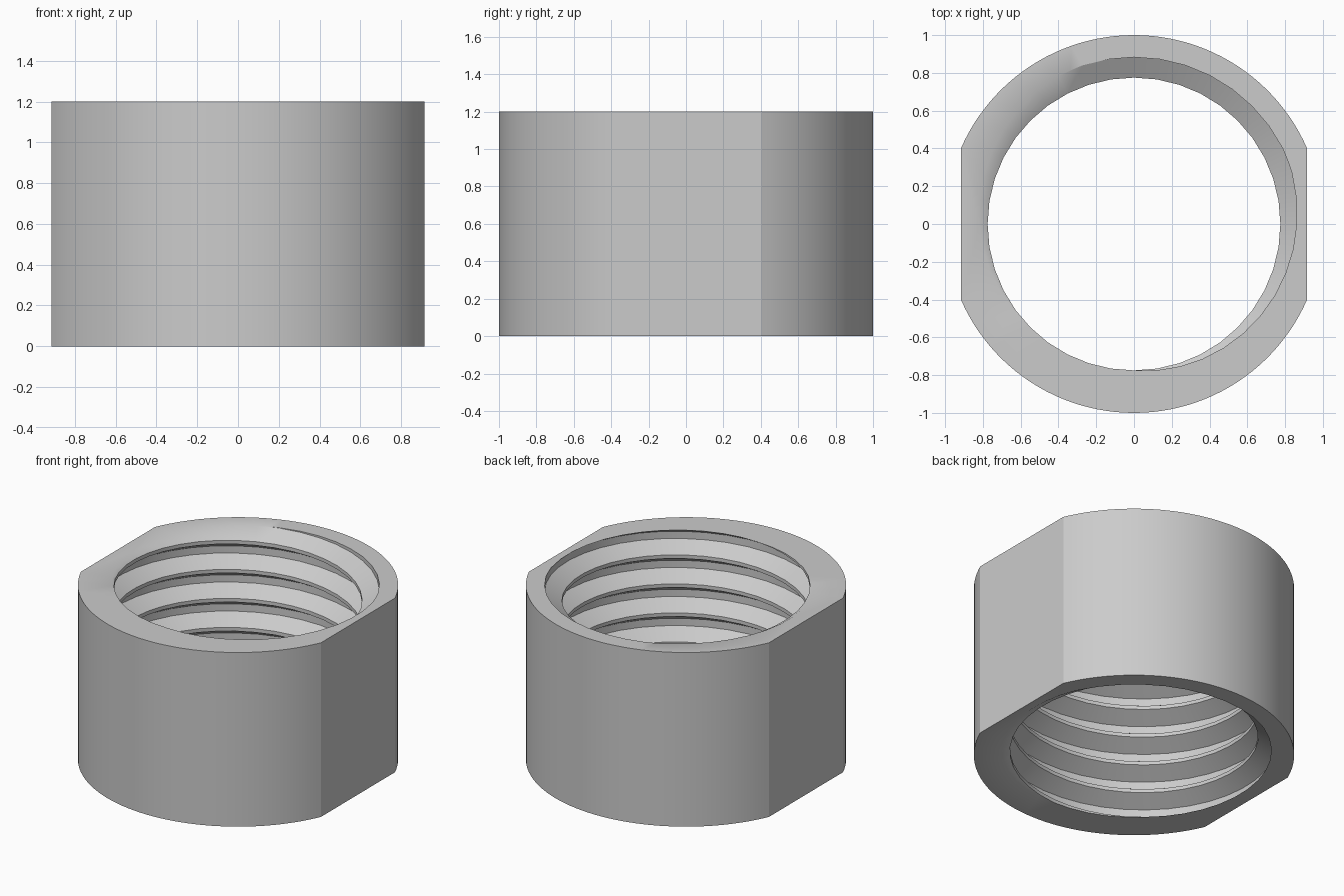
import bpy
import bmesh
import math

cube = bpy.data.objects.get("Cube")
if cube:
    bpy.data.objects.remove(cube, do_unlink=True)

HEIGHT = 1.2
FLAT_X = 0.915
PITCH = 0.2
TURNS = 8
STEPS = 40
MINOR, MAJOR = 0.775, 0.883
ARC_STEPS = 48

steel = bpy.data.materials.new("grey_steel")
steel.use_nodes = True
steel.diffuse_color = (0.6, 0.6, 0.6, 1)
steel.node_tree.nodes["Principled BSDF"].inputs["Base Color"].default_value = steel.diffuse_color

bm = bmesh.new()

# Internal thread: a trapezoid profile swept along a right-handed helix,
# starting below the base and ending above the top
profile = [(MAJOR, -0.0625), (MINOR, 0.25), (MINOR, 0.375), (MAJOR, 0.6875)]
columns = []
for i in range((TURNS + 1) * STEPS + 1):
    a = math.tau * i / STEPS
    columns.append([bm.verts.new((r * math.cos(a), r * math.sin(a),
                                  PITCH * (u + i / STEPS - 1)))
                    for r, u in profile])
for i in range(TURNS * STEPS):
    here = columns[i] + [columns[i + STEPS][0]]
    after = columns[i + 1] + [columns[i + STEPS + 1][0]]
    for k in range(4):
        bm.faces.new((here[k], here[k + 1], after[k + 1], after[k]))
loose = [v for v in bm.verts if not v.link_faces]
bmesh.ops.delete(bm, geom=loose, context="VERTS")

# Trim the thread to the two end planes
for z, direction in ((0, -1), (HEIGHT, 1)):
    bmesh.ops.bisect_plane(bm, geom=bm.verts[:] + bm.edges[:] + bm.faces[:],
                           dist=1e-5, plane_co=(0, 0, z),
                           plane_no=(0, 0, direction), clear_outer=True)

# Outer wall: round front and back joined by two side flats
start = math.acos(FLAT_X)
arc = [start + (math.pi - 2 * start) * j / ARC_STEPS for j in range(ARC_STEPS + 1)]
angles = arc + [a + math.pi for a in arc]
rings = [[bm.verts.new((math.cos(a), math.sin(a), z)) for a in angles]
         for z in (0, HEIGHT)]
flats = []
for j in range(len(angles)):
    n = (j + 1) % len(angles)
    face = bm.faces.new((rings[0][j], rings[0][n], rings[1][n], rings[1][j]))
    if j % (ARC_STEPS + 1) == ARC_STEPS:
        flats.append(face)

# End faces between the wall and the trimmed thread
for z, direction in ((0, -1), (HEIGHT, 1)):
    rim = [e for e in bm.edges if len(e.link_faces) == 1
           and all(abs(v.co.z - z) < 1e-4 for v in e.verts)]
    bmesh.ops.triangle_fill(bm, edges=rim, use_beauty=True, normal=(0, 0, direction))
bmesh.ops.recalc_face_normals(bm, faces=bm.faces[:])

# Smooth shading with sharp creases
for face in bm.faces:
    face.smooth = True
for edge in bm.edges:
    edge.smooth = edge.calc_face_angle(0) < math.radians(32)
for face in flats:
    for edge in face.edges:
        edge.smooth = False

mesh = bpy.data.meshes.new("threaded_nut")
bm.to_mesh(mesh)
bm.free()
mesh.materials.append(steel)
nut = bpy.data.objects.new("threaded_nut", mesh)
bpy.context.collection.objects.link(nut)
